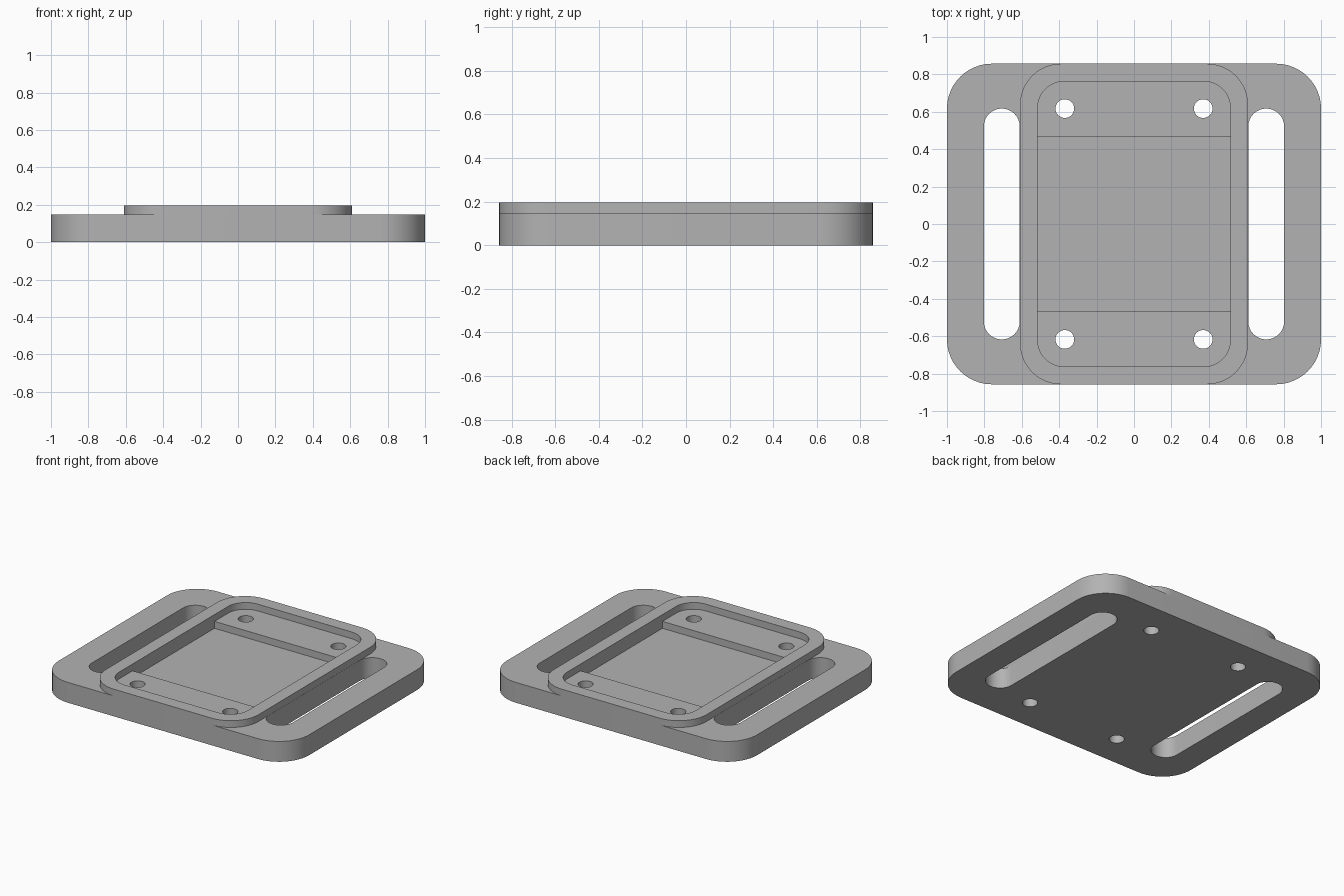
import bpy, bmesh
from math import sin, cos, pi

cube = bpy.data.objects.get("Cube")
if cube:
    bpy.data.objects.remove(cube, do_unlink=True)

grey = bpy.data.materials.new("plain grey")
grey.use_nodes = True
colour = (0.45, 0.45, 0.45, 1)
grey.diffuse_color = colour
grey.node_tree.nodes["Principled BSDF"].inputs["Base Color"].default_value = colour

PLATE_TOP, FRAME_TOP, FLOOR = 0.147, 0.196, 0.097
HALF_DEPTH = 0.857


def outline(hx, hy, r, cx=0, cy=0, steps=12):
    """Rounded rectangle, counter-clockwise."""
    pts = []
    for i, (sx, sy) in enumerate([(1, 1), (-1, 1), (-1, -1), (1, -1)]):
        for k in range(steps + 1):
            a = (i + k / steps) * pi / 2
            pts.append((cx + sx * (hx - r) + r * cos(a),
                        cy + sy * (hy - r) + r * sin(a)))
    return pts


def loft(name, rings, caps=True):
    """Skin a stack of (outline, height) rings."""
    bm = bmesh.new()
    loops = [[bm.verts.new((x, y, z)) for x, y in pts] for pts, z in rings]
    n = len(loops[0])
    for a, b in zip(loops, loops[1:]):
        for i in range(n):
            j = (i + 1) % n
            bm.faces.new((a[i], a[j], b[j], b[i]))
    if caps:
        bm.faces.new(loops[0][::-1])
        bm.faces.new(loops[-1])
    bmesh.ops.remove_doubles(bm, verts=bm.verts, dist=1e-5)
    mesh = bpy.data.meshes.new(name)
    bm.to_mesh(mesh)
    bm.free()
    mesh.materials.append(grey)
    obj = bpy.data.objects.new(name, mesh)
    bpy.context.collection.objects.link(obj)
    return obj


def prism(name, pts, z0, z1):
    return loft(name, [(pts, z0), (pts, z1)])


def activate(obj):
    bpy.ops.object.select_all(action='DESELECT')
    obj.select_set(True)
    bpy.context.view_layer.objects.active = obj


def cut(obj, cutter):
    cutter.hide_render = True
    mod = obj.modifiers.new("cut", 'BOOLEAN')
    mod.operation, mod.solver, mod.object = 'DIFFERENCE', 'EXACT', cutter
    activate(obj)
    bpy.ops.object.modifier_apply(modifier=mod.name)
    bpy.data.objects.remove(cutter, do_unlink=True)


# Base plate with strap slots, screw holes and a shallow central recess
plate = prism("base_plate", outline(1, HALF_DEPTH, 0.24), 0, PLATE_TOP)
for sx in (-1, 1):
    cut(plate, prism("slot_cutter", outline(0.096, 0.617, 0.096, sx * 0.707), -0.1, 0.4))
    for sy in (-1, 1):
        cut(plate, prism("hole_cutter", outline(0.05, 0.05, 0.05, sx * 0.37, sy * 0.617, 8), -0.1, 0.4))
cut(plate, prism("recess_cutter", outline(0.515, 0.467, 0.0, steps=1), FLOOR, 0.4))

# Raised rim standing on the plate around the recess
outer = outline(0.61, HALF_DEPTH, 0.22)
inner = outline(0.515, 0.762, 0.14)
rim = loft("raised_rim", [(outer, PLATE_TOP), (outer, FRAME_TOP),
                          (inner, FRAME_TOP), (inner, PLATE_TOP)], caps=False)

for obj in (plate, rim):
    activate(obj)
    bpy.ops.object.shade_smooth_by_angle()
